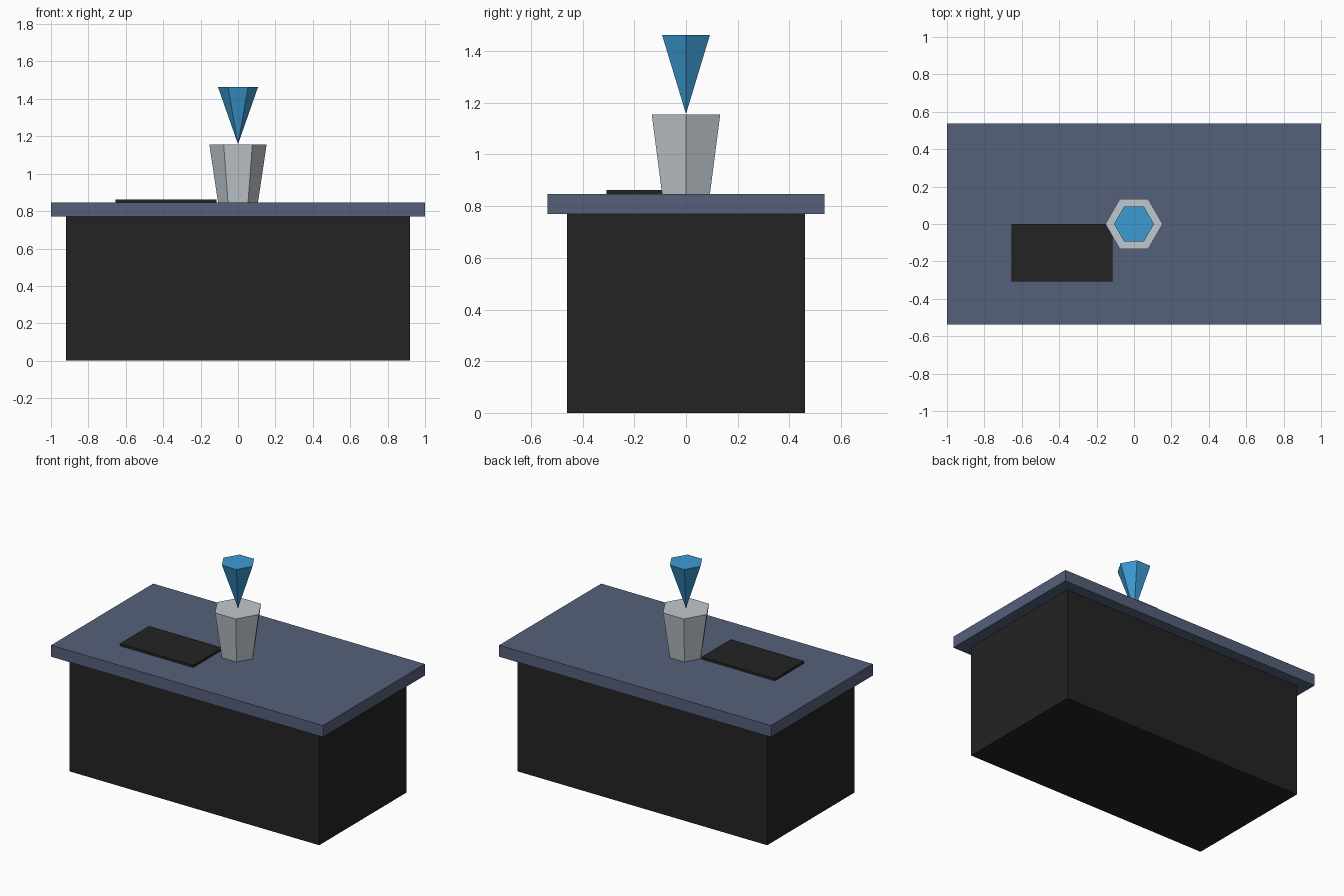
import bpy
import math

cube = bpy.data.objects.get("Cube")
if cube:
    bpy.data.objects.remove(cube, do_unlink=True)


def material(name, rgb):
    mat = bpy.data.materials.new(name)
    mat.use_nodes = True
    colour = (*rgb, 1.0)
    mat.diffuse_color = colour
    mat.node_tree.nodes["Principled BSDF"].inputs["Base Color"].default_value = colour
    return mat


slate = material("slate blue", (0.093, 0.117, 0.195))
black = material("soft black", (0.017, 0.017, 0.017))
grey = material("pale grey", (0.53, 0.58, 0.62))
blue = material("bright blue", (0.047, 0.33, 0.65))


def finish(name, mat):
    obj = bpy.context.object
    obj.name = obj.data.name = name
    obj.data.materials.append(mat)
    return obj


def box(name, low, high, mat):
    centre = [(a + b) / 2 for a, b in zip(low, high)]
    bpy.ops.mesh.primitive_cube_add(size=1, location=centre)
    obj = finish(name, mat)
    obj.scale = [b - a for a, b in zip(low, high)]
    bpy.ops.object.transform_apply(location=False, rotation=False, scale=True)


def hex_taper(name, z_low, z_high, r_low, r_high, mat):
    # Six-sided taper with corners on the x axis
    bpy.ops.mesh.primitive_cone_add(
        vertices=6, radius1=r_low, radius2=r_high, depth=z_high - z_low,
        location=(0, 0, (z_low + z_high) / 2), rotation=(0, 0, math.pi / 6))
    finish(name, mat)


# Desk
desk_z, top_z = 0.77, 0.847
box("desk_base", (-0.92, -0.46, 0), (0.92, 0.46, desk_z), black)
box("desk_top", (-1, -0.536, desk_z), (1, 0.536, top_z), slate)

# Flat pad lying on the desk
box("desk_pad", (-0.655, -0.307, top_z), (-0.115, 0, 0.862), black)

# Vase and the inverted cone balanced on it
hex_taper("vase", top_z, 1.155, 0.107, 0.153, grey)
hex_taper("flower_cone", 1.157, 1.463, 0, 0.107, blue)
